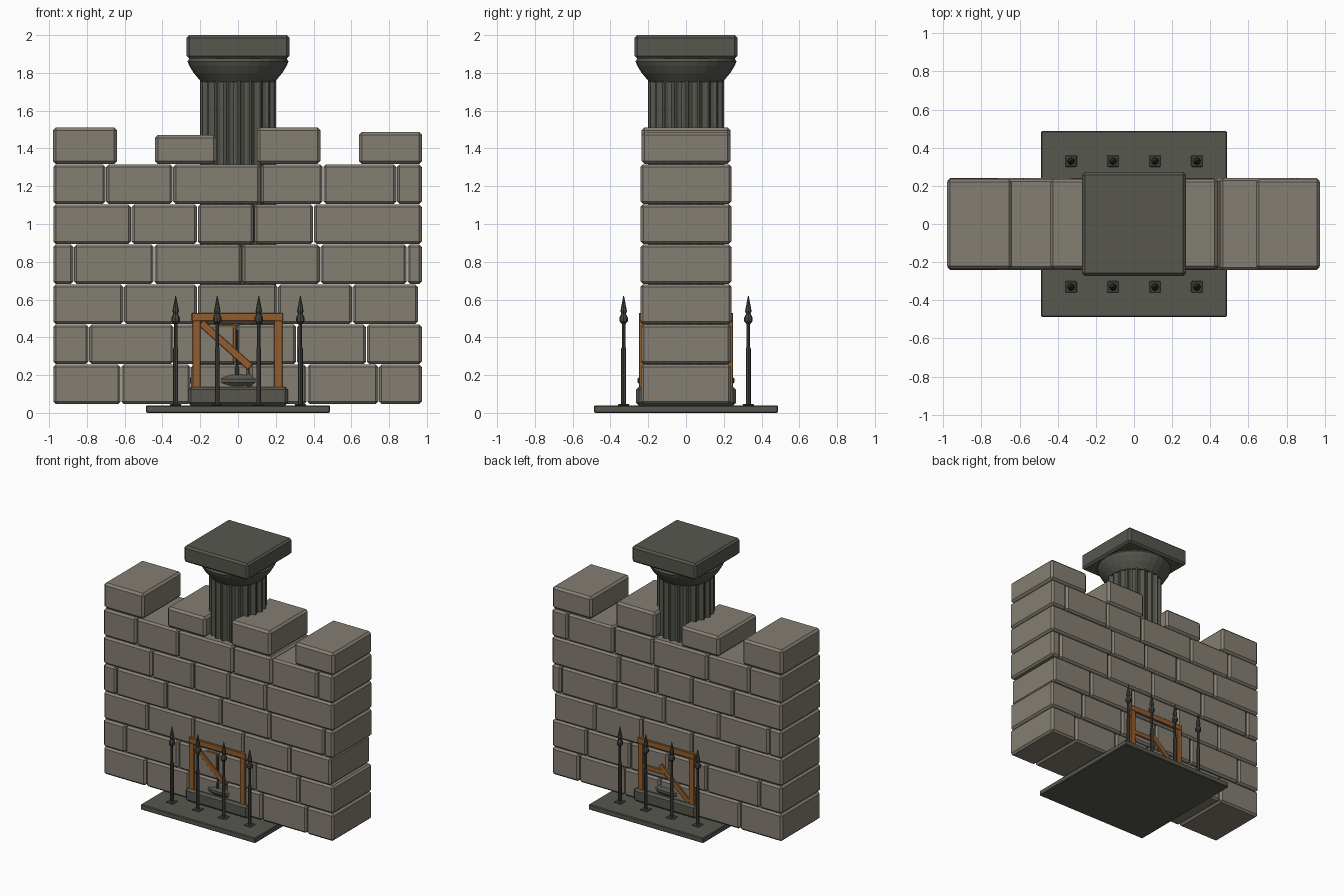
import bpy, bmesh, math, random
from mathutils import Matrix, Vector

if "Cube" in bpy.data.objects:
    bpy.data.objects.remove(bpy.data.objects["Cube"])

random.seed(4)


def material(name, rgb):
    m = bpy.data.materials.new(name)
    m.diffuse_color = (*rgb, 1)
    m.use_nodes = True
    m.node_tree.nodes["Principled BSDF"].inputs["Base Color"].default_value = m.diffuse_color
    return m


STONE = material("warm_stone", (0.235, 0.21, 0.17))
DARK = material("dark_stone", (0.095, 0.095, 0.078))
IRON = material("iron", (0.06, 0.063, 0.055))
WOOD = material("wood", (0.29, 0.11, 0.027))


def finish(name, bm, mat):
    bmesh.ops.recalc_face_normals(bm, faces=bm.faces[:])
    me = bpy.data.meshes.new(name)
    bm.to_mesh(me)
    bm.free()
    me.materials.append(mat)
    ob = bpy.data.objects.new(name, me)
    bpy.context.collection.objects.link(ob)
    return ob


def box(name, lo, hi, mat, bevel=0.0, rot=0.0):
    """Box between two corners, chamfered, turned about its own y axis."""
    lo, hi = Vector(lo), Vector(hi)
    bm = bmesh.new()
    bmesh.ops.create_cube(bm, size=1, matrix=Matrix.Diagonal((*(hi - lo), 1)))
    if bevel:
        bmesh.ops.bevel(bm, geom=bm.edges[:], offset=bevel, segments=1,
                        affect='EDGES')
    bm.transform(Matrix.Translation((lo + hi) / 2) @ Matrix.Rotation(rot, 4, 'Y'))
    return finish(name, bm, mat)


def rings(name, sections, mat, loc=(0, 0, 0)):
    """Skin a stack of (outline, z) sections and cap both ends."""
    bm = bmesh.new()
    loops = [[bm.verts.new((x + loc[0], y + loc[1], z + loc[2])) for x, y in outline]
             for outline, z in sections]
    n = len(loops[0])
    for a, b in zip(loops, loops[1:]):
        for i in range(n):
            j = (i + 1) % n
            bm.faces.new((a[i], a[j], b[j], b[i]))
    bm.faces.new(loops[0])
    bm.faces.new(loops[-1])
    return finish(name, bm, mat)


def circle(r, n, turn=0.0):
    return [(r * math.cos(turn + math.tau * i / n), r * math.sin(turn + math.tau * i / n))
            for i in range(n)]


def lathe(name, profile, n, mat, loc=(0, 0, 0), turn=0.0):
    return rings(name, [(circle(r, n, turn), z) for r, z in profile], mat, loc)


# Wall courses: staggered chamfered blocks, given by their joints
courses = [
    (-0.62, -0.25, 0.06, 0.365, 0.745),
    (-0.79, -0.34, -0.01, 0.31, 0.68),
    (-0.605, -0.215, 0.21, 0.605),
    (-0.87, -0.445, 0.02, 0.435, 0.895),
    (-0.565, -0.215, 0.085, 0.40),
    (-0.70, -0.345, 0.12, 0.45, 0.84),
]
course_h = 0.212
for row, joints in enumerate(courses):
    z = 0.045 + row * course_h
    right = 0.955 if row == 2 else 0.975
    xs = (-0.98, *joints, right)
    for a, b in zip(xs, xs[1:]):
        d = 0.24 + random.uniform(-0.004, 0.002)
        box("wall_block", (a + 0.002, -d, z + 0.001),
            (b - 0.002, d, z + course_h - 0.001), STONE, 0.014)

# Battlements
for a, b, top in ((-0.98, -0.64, 1.512), (-0.44, -0.115, 1.472),
                  (0.10, 0.437, 1.512), (0.64, 0.975, 1.487)):
    box("battlement", (a, -0.235, 1.318), (b, 0.235, top), STONE, 0.016)

# Ground slab and column plinth
box("ground_slab", (-0.487, -0.487, 0), (0.487, 0.487, 0.04), DARK, 0.005)
box("column_plinth", (-0.265, -0.265, 0.04), (0.265, 0.265, 0.138), DARK, 0.015)

# Column base ring, bulging through the wall faces
lathe("column_base_ring", [(0.2, 0.132), (0.238, 0.14), (0.256, 0.162), (0.256, 0.18),
                           (0.238, 0.205), (0.2, 0.215)], 40, DARK)

# Fluted shaft: each flute is a shallow scoop between two narrow ridges
flutes = 20
scoop = (0.2, 0.2, 0.186, 0.18, 0.186)
steps = (0, 0.16, 0.32, 0.58, 0.84)
outline = []
for f in range(flutes):
    for r, s in zip(scoop, steps):
        a = math.tau * (f + s) / flutes
        outline.append((r * math.cos(a), r * math.sin(a)))
rings("fluted_shaft", [(outline, 0.135), (outline, 1.77)], DARK)

# Capital: flared collar and square cap
lathe("flared_collar", [(0.195, 1.752), (0.203, 1.762), (0.235, 1.80), (0.258, 1.838),
                        (0.267, 1.86), (0.258, 1.875), (0.25, 1.885)], 28, DARK)
box("square_cap", (-0.272, -0.272, 1.875), (0.272, 0.272, 2.0), DARK, 0.014)

# Railing spikes along the front and the back
for y in (-0.33, 0.33):
    for x in (-0.33, -0.11, 0.11, 0.33):
        box("spike_foot", (x - 0.03, y - 0.03, 0.038), (x + 0.03, y + 0.03, 0.046), IRON, 0.003)
        lathe("spike_shaft", [(0.013, 0.04), (0.013, 0.34), (0.009, 0.35), (0.009, 0.48)],
              8, IRON, (x, y, 0))
        lathe("spike_head", [(0.010, 0.47), (0.022, 0.485), (0.022, 0.505), (0.012, 0.525),
                             (0.017, 0.54), (0.002, 0.62)], 8, IRON, (x, y, 0))

# Timber frames set into both wall faces
for side in (-1, 1):
    y0, y1 = sorted((side * 0.25, side * 0.20))
    for x in (-0.22, 0.213):
        box("frame_post", (x - 0.022, y0, 0.13), (x + 0.022, y1, 0.49), WOOD, 0.003)
    box("frame_beam", (-0.245, y0, 0.487), (0.238, y1, 0.53), WOOD, 0.003)
    # Diagonal brace: hangs from the beam in front, rises from the plinth behind
    cx, cz, half = (-0.065, 0.36, 0.175) if side < 0 else (-0.075, 0.255, 0.165)
    box("frame_brace", (cx - half, y0 + 0.002, cz - 0.02), (cx + half, y1 - 0.002, cz + 0.02),
        WOOD, 0.003, rot=-side * math.radians(42))

# Thin rails in the front opening, the middle rail behind
box("front_thin_rail", (-0.10, -0.243, 0.452), (-0.01, -0.236, 0.464), WOOD)
box("front_thin_post", (-0.024, -0.243, 0.27), (-0.012, -0.236, 0.452), WOOD)
box("back_middle_rail", (0.01, 0.20, 0.30), (0.2, 0.247, 0.335), WOOD, 0.003)

# Iron rod above the base ring
lathe("front_rod", [(0.012, 0.2), (0.012, 0.24), (0.006, 0.25), (0.006, 0.44)],
      8, IRON, (-0.005, -0.236, 0))
